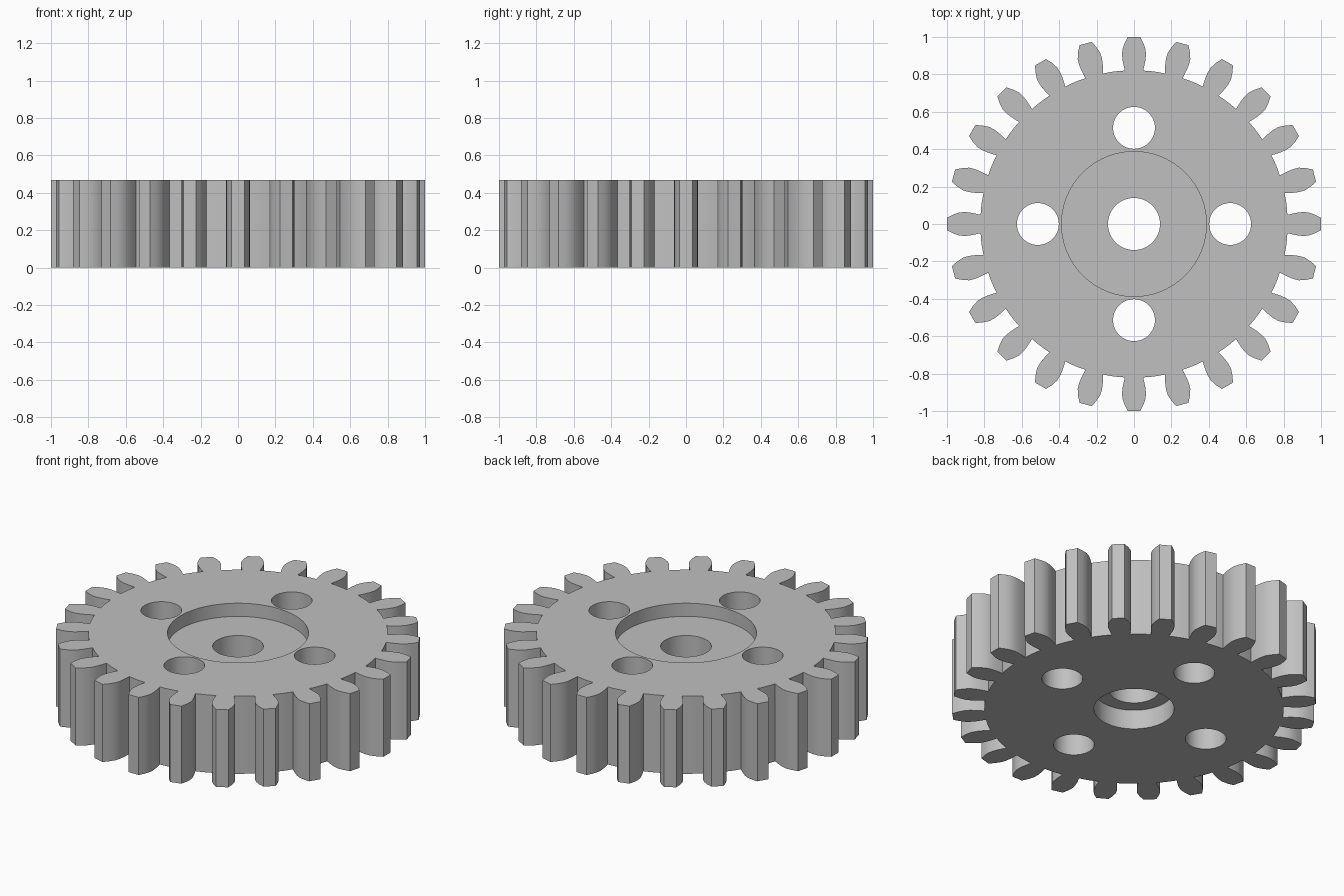
import bpy, bmesh, math

if "Cube" in bpy.data.objects:
    bpy.data.objects.remove(bpy.data.objects["Cube"])

TEETH, HEIGHT, ROOT = 24, 0.47, 0.822

grey = bpy.data.materials.new("steel grey")
grey.diffuse_color = (0.53, 0.53, 0.53, 1)
grey.use_nodes = True
grey.node_tree.nodes["Principled BSDF"].inputs["Base Color"].default_value = grey.diffuse_color


def prism(name, outline, z0, z1):
    """Extrude a closed xy outline from z0 to z1."""
    bm = bmesh.new()
    face = bm.faces.new([bm.verts.new((x, y, z0)) for x, y in outline])
    top = bmesh.ops.extrude_face_region(bm, geom=[face])["geom"]
    for v in top:
        if isinstance(v, bmesh.types.BMVert):
            v.co.z = z1
    bmesh.ops.recalc_face_normals(bm, faces=bm.faces)
    mesh = bpy.data.meshes.new(name)
    bm.to_mesh(mesh)
    bm.free()
    mesh.materials.append(grey)
    obj = bpy.data.objects.new(name, mesh)
    bpy.context.collection.objects.link(obj)
    return obj


def circle(cx, cy, r, n=64):
    return [(cx + r * math.cos(2 * math.pi * i / n),
             cy + r * math.sin(2 * math.pi * i / n)) for i in range(n)]


# Toothed outline: one flank (radius, half width), mirrored and repeated
flank = [(0.82, 0.049), (0.845, 0.055), (0.87, 0.060), (0.90, 0.0635),
         (0.93, 0.0625), (0.965, 0.051), (0.999, 0.034)]
tooth = [(r, -w) for r, w in flank] + [(r, w) for r, w in reversed(flank)]
pitch = 2 * math.pi / TEETH
outline = []
for i in range(TEETH):
    a = i * pitch
    c, s = math.cos(a), math.sin(a)
    outline += [(c * x - s * y, s * x + c * y) for x, y in tooth]
    for f in (0.38, 0.5, 0.62):  # root arc between teeth
        b = a + f * pitch
        outline.append((ROOT * math.cos(b), ROOT * math.sin(b)))

gear = prism("gear", outline, 0, HEIGHT)

# Cutters: through bore, top recess, bottom counterbore, four round holes
cutters = [
    prism("bore_cutter", circle(0, 0, 0.139), -0.1, 0.6),
    prism("recess_cutter", circle(0, 0, 0.387, 96), HEIGHT - 0.08, 0.6),
    prism("counterbore_cutter", circle(0, 0, 0.22), -0.1, 0.118),
]
for k in range(4):
    a = k * math.pi / 2
    cutters.append(prism("hole_cutter", circle(0.514 * math.cos(a), 0.514 * math.sin(a), 0.112),
                         -0.1, 0.6))

for cutter in cutters:
    cutter.hide_render = True
    mod = gear.modifiers.new(cutter.name, "BOOLEAN")
    mod.operation, mod.solver, mod.object = "DIFFERENCE", "EXACT", cutter

# Bake the cuts and drop the cutters
deps = bpy.context.evaluated_depsgraph_get()
cut_mesh = bpy.data.meshes.new_from_object(gear.evaluated_get(deps))
gear.modifiers.clear()
gear.data = cut_mesh
cut_mesh.materials.clear()
cut_mesh.materials.append(grey)
for p in cut_mesh.polygons:
    p.material_index = 0
for cutter in cutters:
    bpy.data.objects.remove(cutter)

# Smooth round walls, sharp rims
bpy.ops.object.select_all(action="DESELECT")
gear.select_set(True)
bpy.context.view_layer.objects.active = gear
bpy.ops.object.shade_smooth_by_angle(angle=math.radians(20))
